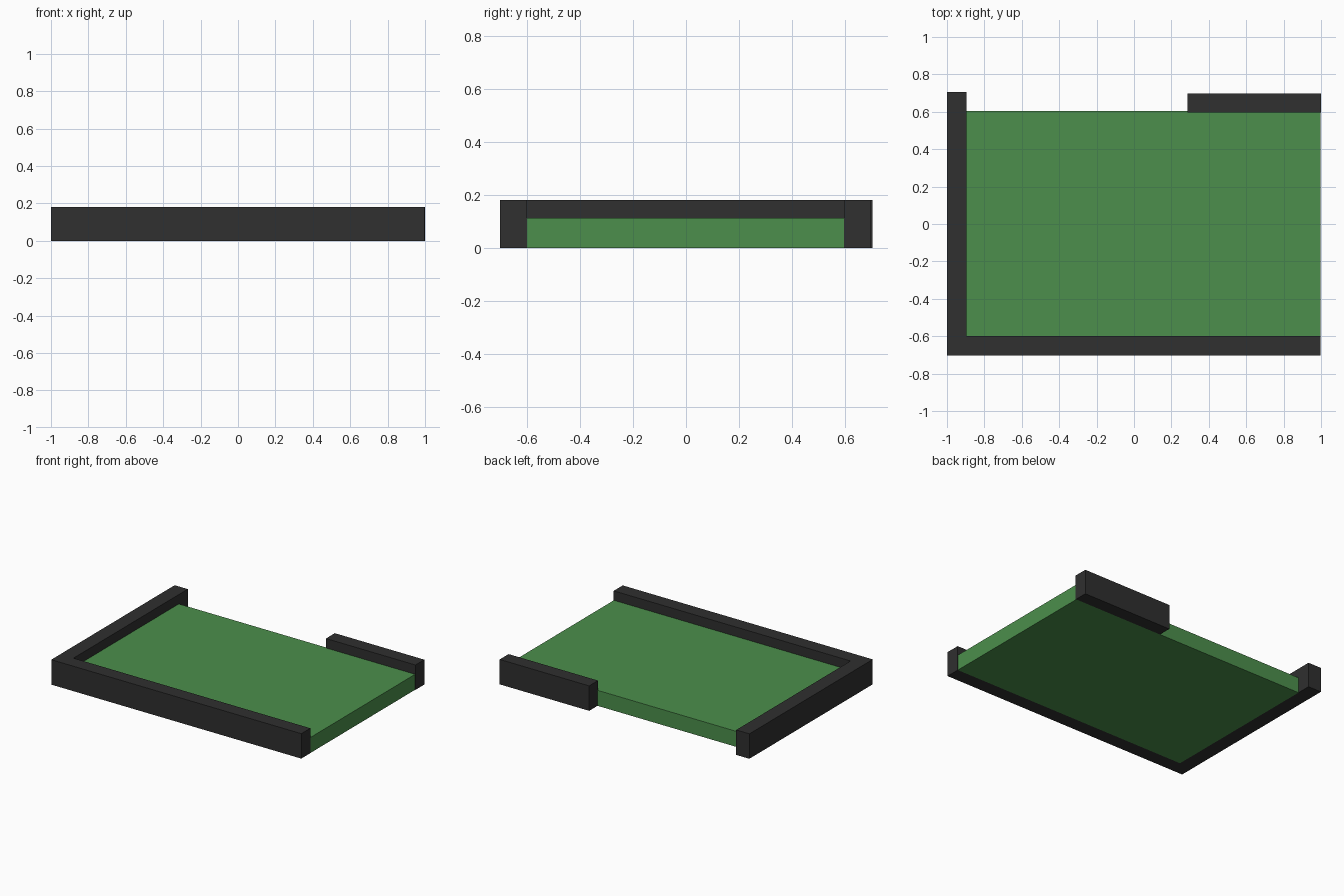
import bpy

if "Cube" in bpy.data.objects:
    bpy.data.objects.remove(bpy.data.objects["Cube"])


def material(name, rgb):
    m = bpy.data.materials.new(name)
    m.diffuse_color = (*rgb, 1.0)
    m.use_nodes = True
    m.node_tree.nodes["Principled BSDF"].inputs["Base Color"].default_value = m.diffuse_color
    return m


def box(name, x, y, z, mat):
    """Box from (min, max) ranges on each axis."""
    bpy.ops.mesh.primitive_cube_add(size=1)
    ob = bpy.context.object
    ob.name = name
    ob.location = [(a + b) / 2 for a, b in (x, y, z)]
    ob.scale = [b - a for a, b in (x, y, z)]
    bpy.ops.object.transform_apply(location=True, rotation=False, scale=True)
    ob.data.materials.append(mat)
    return ob


green = material("grass_green", (0.072, 0.275, 0.072))
dark = material("dark_grey", (0.029, 0.029, 0.029))

WALL = (0.0, 0.18)

# Green floor slab
box("floor_slab", (-0.895, 0.997), (-0.60, 0.603), (0.0, 0.112), green)

# Dark border walls
box("left_wall", (-1.0, -0.895), (-0.703, 0.705), WALL, dark)
box("front_wall", (-0.895, 0.998), (-0.703, -0.60), WALL, dark)
box("back_wall_stub", (0.285, 1.0), (0.597, 0.698), WALL, dark)
